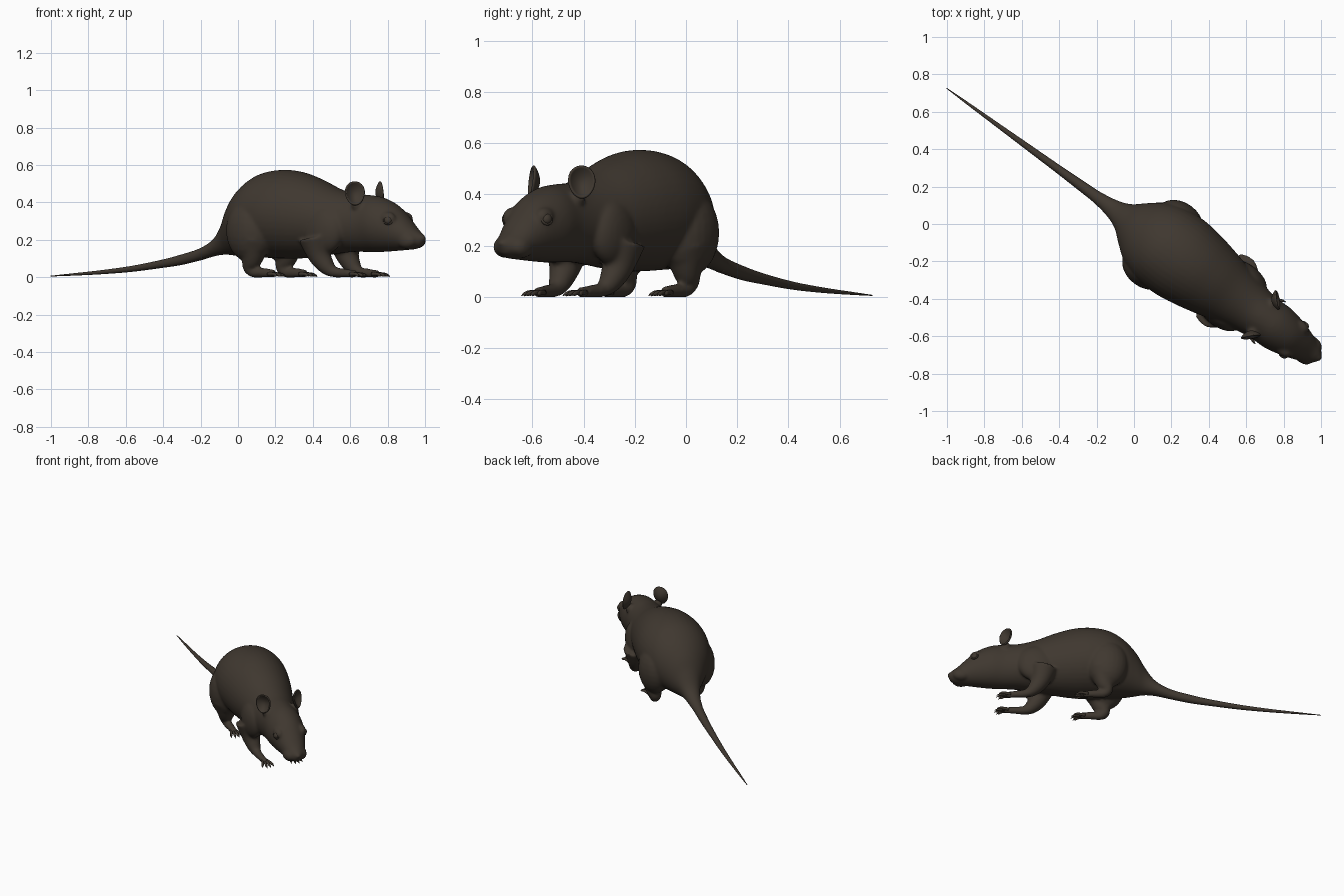
import bpy, bmesh, math
from mathutils import Vector, Matrix

if "Cube" in bpy.data.objects:
    bpy.data.objects.remove(bpy.data.objects["Cube"])

HEADING = math.atan2(-0.587, 0.81)   # animal stands diagonally
SIDE = Vector((0, 1, 0))

fur = bpy.data.materials.new("dark_brown_fur")
fur.diffuse_color = (0.050, 0.039, 0.029, 1)
fur.use_nodes = True
fur.node_tree.nodes["Principled BSDF"].inputs["Base Color"].default_value = fur.diffuse_color


def finish(name, bm):
    """Turn a bmesh into a smooth, coloured, rotated object."""
    bmesh.ops.recalc_face_normals(bm, faces=bm.faces)
    for f in bm.faces:
        f.smooth = True
    me = bpy.data.meshes.new(name)
    bm.to_mesh(me)
    bm.free()
    me.materials.append(fur)
    ob = bpy.data.objects.new(name, me)
    ob.rotation_euler.z = HEADING
    bpy.context.scene.collection.objects.link(ob)
    return ob


def spline(keys, steps):
    """Smooth Catmull-Rom interpolation of key tuples."""
    out = []
    for i in range(len(keys) - 1):
        quad = (keys[max(i - 1, 0)], keys[i], keys[i + 1], keys[min(i + 2, len(keys) - 1)])
        for s in range(steps):
            t = s / steps
            out.append([0.5 * (2 * b + (c - a) * t + (2 * a - 5 * b + 4 * c - d) * t * t
                               + (3 * b - a - 3 * c + d) * t ** 3) for a, b, c, d in zip(*quad)])
    out.append(list(keys[-1]))
    return out


def tube(bm, keys, steps=4, sides=24, upright=False):
    """Closed loft through keys (x, y, z, half width, half height)."""
    pts = spline(keys, steps)
    rings = []
    for i, (x, y, z, rw, rh) in enumerate(pts):
        p, q = pts[max(i - 1, 0)], pts[min(i + 1, len(pts) - 1)]
        tangent = Vector((q[0] - p[0], q[1] - p[1], q[2] - p[2])).normalized()
        if upright:
            tangent = Vector((1, 0, 0))
        up = tangent.cross(SIDE).normalized()
        across = up.cross(tangent)
        ring = []
        for k in range(sides):
            a = math.tau * k / sides
            ring.append(bm.verts.new(Vector((x, y, z)) + across * rw * math.cos(a) + up * rh * math.sin(a)))
        rings.append(ring)
    for r0, r1 in zip(rings, rings[1:]):
        for k in range(sides):
            bm.faces.new((r0[k], r0[(k + 1) % sides], r1[(k + 1) % sides], r1[k]))
    bm.faces.new(rings[0])
    bm.faces.new(rings[-1])


def blob(bm, centre, radii, rot=None):
    m = Matrix.Translation(centre) @ (rot or Matrix()) @ Matrix.Diagonal((*radii, 1))
    bmesh.ops.create_uvsphere(bm, u_segments=24, v_segments=14, radius=1, matrix=m)


# Body, head and limbs, fused into one skin: (x, underside, top, half width)
profile = [
    (-0.42, 0.060, 0.112, 0.025), (-0.25, 0.090, 0.155, 0.034), (-0.14, 0.115, 0.215, 0.052),
    (-0.07, 0.120, 0.310, 0.080), (-0.01, 0.115, 0.410, 0.130), (0.07, 0.110, 0.493, 0.190),
    (0.17, 0.105, 0.553, 0.226), (0.29, 0.100, 0.574, 0.236), (0.41, 0.100, 0.564, 0.222),
    (0.53, 0.110, 0.527, 0.197), (0.65, 0.125, 0.477, 0.167), (0.76, 0.135, 0.447, 0.142),
    (0.86, 0.135, 0.440, 0.127), (0.95, 0.135, 0.427, 0.126), (1.04, 0.140, 0.387, 0.108),
    (1.11, 0.145, 0.325, 0.086), (1.17, 0.150, 0.264, 0.062), (1.21, 0.165, 0.234, 0.038),
    (1.226, 0.185, 0.218, 0.014)]
body = bmesh.new()
tube(body, [(x, 0, (lo + hi) / 2, w, (hi - lo) / 2) for x, lo, hi, w in profile],
     sides=40, upright=True)
blob(body, (1.212, 0, 0.208), (0.024, 0.024, 0.020))          # nose

hind_path = [(0.22, 0.155, 0.20, 0.095), (0.21, 0.155, 0.11, 0.060), (0.19, 0.15, 0.055, 0.042),
             (0.215, 0.147, 0.027, 0.029), (0.28, 0.145, 0.024, 0.025), (0.345, 0.143, 0.019, 0.021)]
fore_path = [(0.61, 0.13, 0.21, 0.095), (0.63, 0.127, 0.12, 0.064), (0.675, 0.12, 0.055, 0.044),
             (0.72, 0.113, 0.028, 0.029), (0.79, 0.107, 0.022, 0.023), (0.855, 0.10, 0.017, 0.019)]
for s in (-1, 1):
    blob(body, (0.19, s * 0.150, 0.25), (0.14, 0.108, 0.17))      # thigh
    blob(body, (0.65, s * 0.122, 0.25), (0.13, 0.068, 0.13))      # shoulder
    blob(body, (1.145, s * 0.042, 0.195), (0.060, 0.038, 0.043))  # muzzle pad
    blob(body, (1.045, s * 0.078, 0.312), (0.050, 0.032, 0.038))  # brow
    blob(body, (0.855, s * 0.095, 0.385), (0.030, 0.032, 0.035))  # ear root
    for path in (hind_path, fore_path):
        tube(body, [(x, s * y, z, r, r) for x, y, z, r in path])
skin = finish("body", body)
rm = skin.modifiers.new("fuse", 'REMESH')
rm.mode = 'VOXEL'
rm.voxel_size = 0.009
rm.use_smooth_shade = True
sm = skin.modifiers.new("soften", 'SMOOTH')
sm.factor = 0.5
sm.iterations = 7

# Tail
tail = bmesh.new()
tube(tail, [(-1.238, 0, 0.006, 0.002, 0.002), (-1.1, 0, 0.014, 0.007, 0.006),
            (-0.9, 0, 0.027, 0.012, 0.011), (-0.7, 0, 0.045, 0.017, 0.016),
            (-0.5, 0, 0.072, 0.022, 0.022), (-0.37, 0, 0.094, 0.027, 0.028),
            (-0.22, 0, 0.128, 0.033, 0.032)], steps=6, sides=16, upright=True)
finish("tail", tail)

# Toes with tapered claws
for name, (px, py, length) in {"hind_toes": (0.335, 0.143, 0.075),
                               "front_toes": (0.845, 0.10, 0.075)}.items():
    toes = bmesh.new()
    for s in (-1, 1):
        for i in range(4):
            f = (i - 1.5) / 1.5
            reach = length * (1 - 0.22 * f * f)
            y0 = s * py + f * 0.015
            dy = f * 0.024
            tube(toes, [(px - 0.02, y0, 0.017, 0.009, 0.011),
                        (px + reach * 0.4, y0 + dy * 0.5, 0.017, 0.008, 0.009),
                        (px + reach * 0.7, y0 + dy * 0.8, 0.011, 0.007, 0.008),
                        (px + reach * 0.85, y0 + dy * 0.9, 0.010, 0.004, 0.004),
                        (px + reach, y0 + dy, 0.003, 0.001, 0.001)], steps=3, sides=10)
    finish(name, toes)

# Cupped ears, facing forward and outward
for s, name in ((-1, "right_ear"), (1, "left_ear")):
    normal = Vector((0.7, 0.7 * s, 0.12)).normalized()
    across = Vector((0, 0, 1)).cross(normal).normalized()
    up = normal.cross(across)
    centre = Vector((0.852, s * 0.113, 0.447))
    ear = bmesh.new()
    n, rings = 28, []
    hub = ear.verts.new(centre - normal * 0.016)
    for r in (0.25, 0.5, 0.75, 0.92, 1.0):
        ring = []
        for k in range(n):
            a = math.tau * k / n
            width = 0.052 * (1 + 0.12 * math.sin(a))
            ring.append(ear.verts.new(centre + across * width * r * math.cos(a)
                                      + up * 0.064 * r * math.sin(a)
                                      + normal * (0.030 * r * r - 0.016)))
        rings.append(ring)
    for k in range(n):
        j = (k + 1) % n
        ear.faces.new((hub, rings[0][k], rings[0][j]))
        for r0, r1 in zip(rings, rings[1:]):
            ear.faces.new((r0[k], r1[k], r1[j], r0[j]))
    ob = finish(name, ear)
    so = ob.modifiers.new("thickness", 'SOLIDIFY')
    so.thickness = 0.011
    so.offset = 0
    sub = ob.modifiers.new("round", 'SUBSURF')
    sub.levels = sub.render_levels = 1

# Eyes, each with a lid rim
eyes = bmesh.new()
lids = bmesh.new()
for s in (-1, 1):
    normal = Vector((0.42, 0.85 * s, 0.25)).normalized()
    rot = normal.to_track_quat('Z', 'Y').to_matrix().to_4x4()
    centre = Vector((1.062, s * 0.098, 0.305))
    blob(eyes, centre, (0.021, 0.021, 0.016), rot)
    loop = []
    for k in range(24):
        a = math.tau * k / 24
        ring = []
        for m in range(8):
            b = math.tau * m / 8
            rad = 0.022 + 0.005 * math.cos(b)
            ring.append(lids.verts.new(centre + rot.to_3x3() @ Vector(
                (rad * math.cos(a), rad * math.sin(a), 0.006 * math.sin(b)))))
        loop.append(ring)
    for k in range(24):
        for m in range(8):
            lids.faces.new((loop[k][m], loop[(k + 1) % 24][m],
                            loop[(k + 1) % 24][(m + 1) % 8], loop[k][(m + 1) % 8]))
finish("eyes", eyes)
finish("eyelids", lids)
